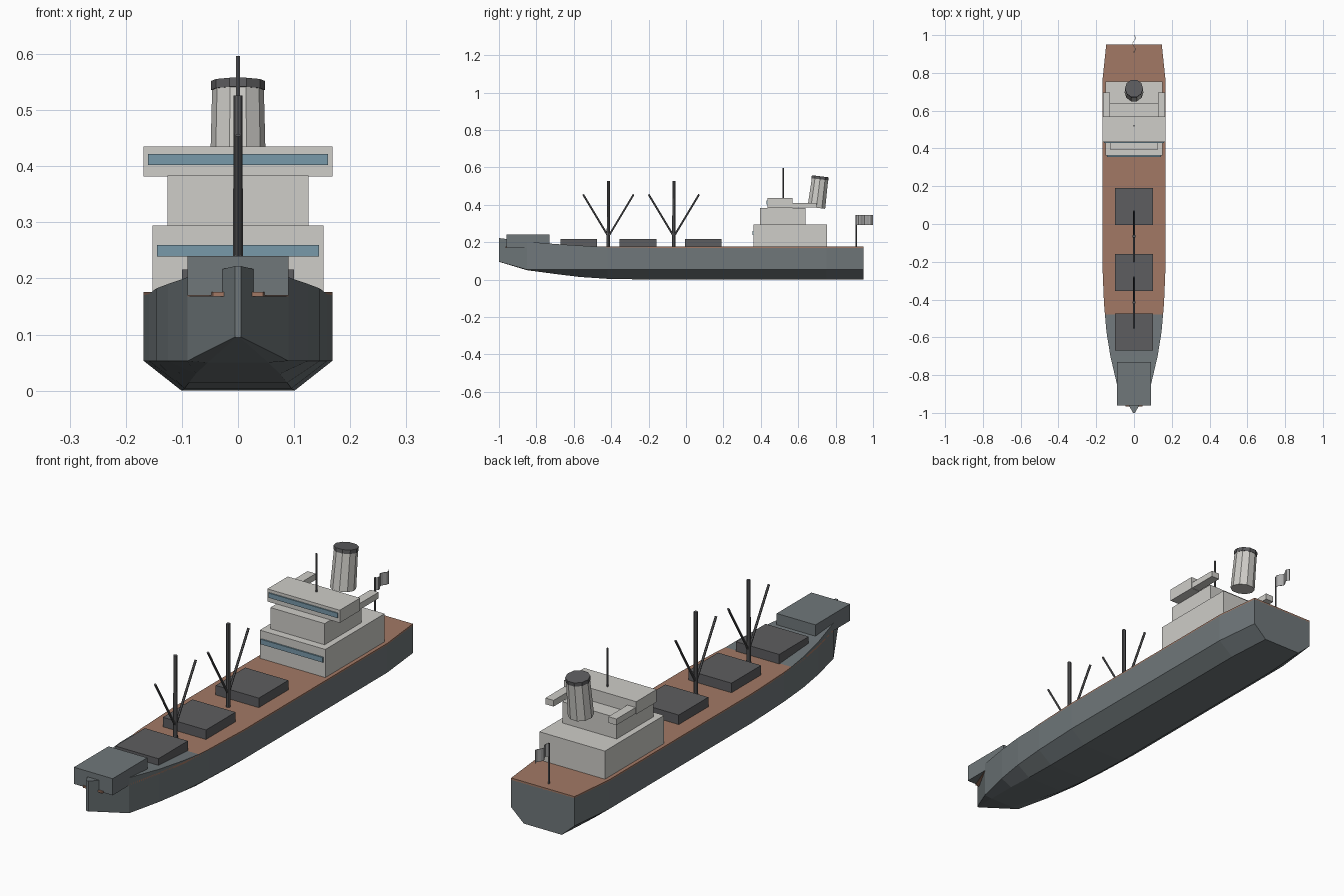
import bpy, bmesh, math
from mathutils import Vector

if "Cube" in bpy.data.objects:
    bpy.data.objects.remove(bpy.data.objects["Cube"])


def material(name, r, g, b):
    m = bpy.data.materials.new(name)
    m.diffuse_color = (r, g, b, 1)
    m.use_nodes = True
    m.node_tree.nodes["Principled BSDF"].inputs["Base Color"].default_value = m.diffuse_color
    return m


HULL = material("hull_grey", 0.16, 0.185, 0.195)
DECK = material("deck_brown", 0.36, 0.19, 0.13)
WHITE = material("house_white", 0.62, 0.61, 0.58)
DARK = material("dark_grey", 0.11, 0.11, 0.115)
BLUE = material("window_blue", 0.19, 0.32, 0.40)
FLAG = material("flag_grey", 0.4, 0.4, 0.4)


def finish(name, bm, mat):
    bmesh.ops.recalc_face_normals(bm, faces=bm.faces)
    me = bpy.data.meshes.new(name)
    bm.to_mesh(me)
    bm.free()
    ob = bpy.data.objects.new(name, me)
    bpy.context.collection.objects.link(ob)
    me.materials.append(mat)
    return ob


def box(name, x, y, z, mat):
    """Box from (min, max) pairs."""
    bm = bmesh.new()
    bmesh.ops.create_cube(bm, size=1)
    for v in bm.verts:
        v.co = [p[0] if c < 0 else p[1] for c, p in zip(v.co, (x, y, z))]
    return finish(name, bm, mat)


def rod(name, a, b, r1, r2, mat, sides=8, turn=0.0):
    """Tapered cylinder between two points."""
    a, b = Vector(a), Vector(b)
    bm = bmesh.new()
    bmesh.ops.create_cone(bm, cap_ends=True, segments=sides, radius1=r1,
                          radius2=r2, depth=(b - a).length)
    # tilt in the y-z plane only, so side directions stay aligned
    tilt = -math.atan2(b.y - a.y, b.z - a.z)
    ob = finish(name, bm, mat)
    for v in ob.data.vertices:
        x, y = v.co.x, v.co.y
        v.co.x = x * math.cos(turn) - y * math.sin(turn)
        v.co.y = x * math.sin(turn) + y * math.cos(turn)
    ob.rotation_euler = (tilt, 0, 0)
    ob.location = (a + b) / 2
    return ob


def loft(name, rings, mat):
    bm = bmesh.new()
    rows = [[bm.verts.new(p) for p in ring] for ring in rings]
    n = len(rows[0])
    for a, b in zip(rows, rows[1:]):
        for i in range(n):
            j = (i + 1) % n
            bm.faces.new((a[i], a[j], b[j], b[i]))
    bm.faces.new(rows[0])
    bm.faces.new(rows[-1])
    return finish(name, bm, mat)


# Hull stations: y, half width, chine z, keel z, top z
stations = [
    (-1.00, 0.005, 0.096, 0.095, 0.222),
    (-0.85, 0.090, 0.053, 0.050, 0.202),
    (-0.70, 0.125, 0.053, 0.030, 0.190),
    (-0.57, 0.146, 0.053, 0.014, 0.182),
    (-0.42, 0.159, 0.053, 0.004, 0.172),
    (-0.20, 0.168, 0.053, 0.000, 0.170),
    (0.75, 0.168, 0.053, 0.000, 0.170),
    (0.95, 0.147, 0.053, 0.000, 0.170),
]
loft("hull", [[(-w, y, t), (-w, y, c), (-w * 0.6, y, k),
               (w * 0.6, y, k), (w, y, c), (w, y, t)]
              for y, w, c, k, t in stations], HULL)

# Deck plate, running on under the raised bow
deck = [(-0.965, 0.045)] + [(s[0], s[1]) for s in stations[1:]]
loft("deck", [[(-w, y, 0.168), (w, y, 0.168), (w, y, 0.176), (-w, y, 0.176)]
              for y, w in deck], DECK)

# Forecastle and cargo hatches
box("forecastle", (-0.09, 0.09), (-0.96, -0.73), (0.17, 0.24), HULL)
for i, y in enumerate((-0.573, -0.257, 0.093)):
    box(f"hatch_{i + 1}", (-0.1, 0.1), (y - 0.098, y + 0.098), (0.17, 0.216), DARK)

# Cargo masts with paired booms
for i, y in enumerate((-0.415, -0.065)):
    rod(f"mast_{i + 1}", (0, y, 0.17), (0, y, 0.526), 0.009, 0.008, DARK)
    for side in (-1, 1):
        rod(f"boom_{i + 1}_{'fore' if side < 0 else 'aft'}", (0, y, 0.23),
            (0, y + side * 0.135, 0.455), 0.005, 0.005, DARK, 6)

# Superstructure
box("lower_house", (-0.152, 0.152), (0.362, 0.755), (0.17, 0.294), WHITE)
box("middle_house", (-0.126, 0.126), (0.395, 0.64), (0.294, 0.383), WHITE)
box("bridge", (-0.168, 0.168), (0.435, 0.57), (0.382, 0.435), WHITE)
box("lower_windows", (-0.144, 0.144), (0.356, 0.366), (0.239, 0.26), BLUE)
box("bridge_windows", (-0.16, 0.16), (0.43, 0.44), (0.402, 0.422), BLUE)
for s, side in ((-1, "left"), (1, "right")):
    box(f"bridge_wing_{side}", sorted((s * 0.127, s * 0.165)),
        (0.565, 0.697), (0.384, 0.41), WHITE)
rod("radio_mast", (0, 0.52, 0.43), (0, 0.52, 0.596), 0.004, 0.004, DARK, 6)

# Raked funnel and its cap
half = math.pi / 10
rod("funnel", (0, 0.697, 0.384), (0, 0.717, 0.542), 0.050, 0.046, WHITE, 10, half)
rod("funnel_cap", (0, 0.716, 0.536), (0, 0.718, 0.552), 0.048, 0.048, DARK, 10, half)

# Flagstaff and waving flag
rod("flagstaff", (0, 0.91, 0.17), (0, 0.91, 0.346), 0.004, 0.004, DARK, 6)
bm = bmesh.new()
cols = []
for i in range(9):
    y = 0.91 + 0.09 * i / 8
    x = 0.008 * math.sin(i / 8 * 3 * math.pi)
    cols.append([bm.verts.new((x, y, z)) for z in (0.292, 0.345)])
for a, b in zip(cols, cols[1:]):
    bm.faces.new((a[0], b[0], b[1], a[1]))
flag = finish("flag", bm, FLAG)
mod = flag.modifiers.new("thickness", 'SOLIDIFY')
mod.thickness = 0.002
mod.offset = 0
